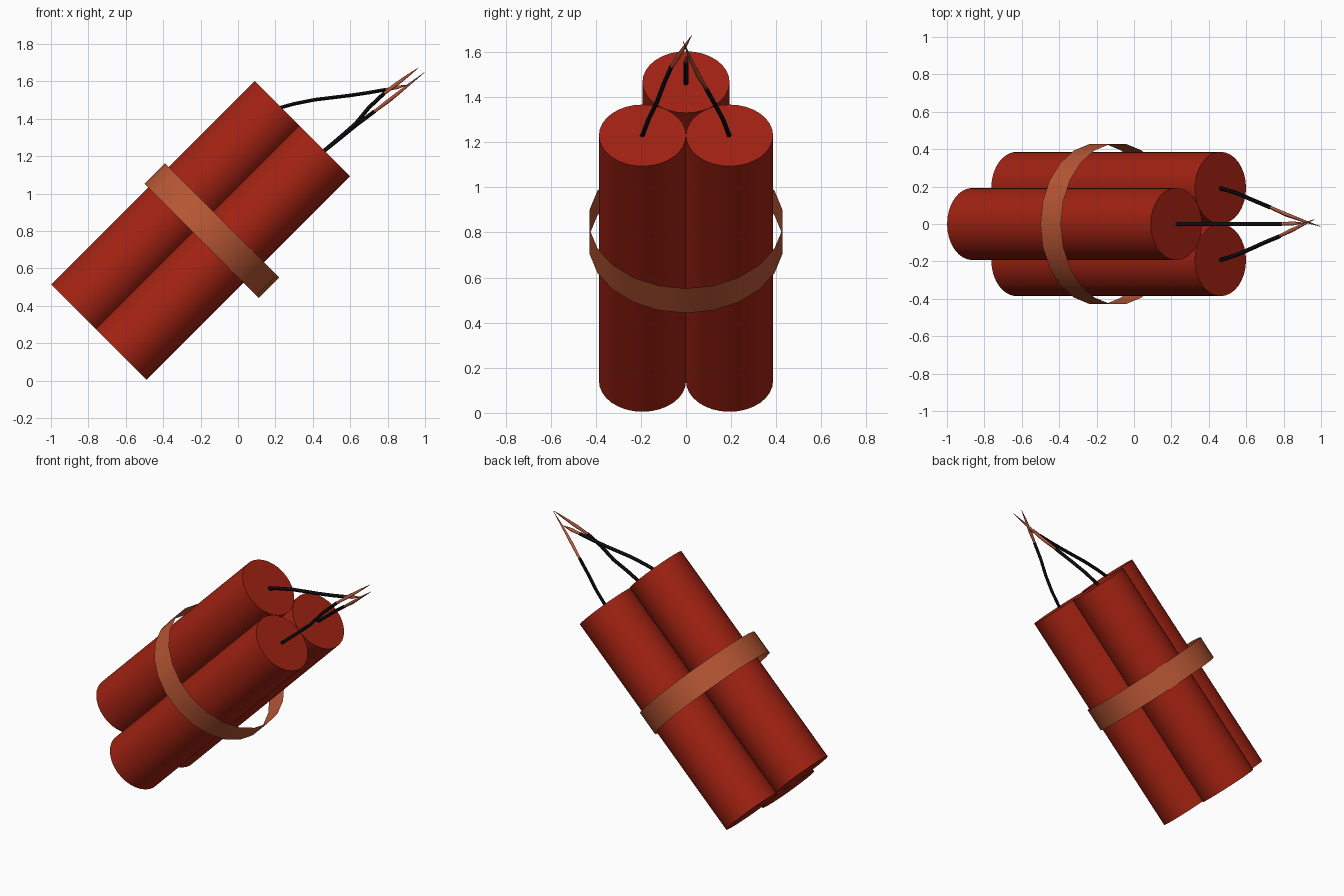
import bpy
from math import radians, sqrt
from mathutils import Matrix, Vector

if "Cube" in bpy.data.objects:
    bpy.data.objects.remove(bpy.data.objects["Cube"])

TILT = radians(45)
AXIS = Vector((sqrt(0.5), 0, sqrt(0.5)))     # along the sticks
UP = Vector((-sqrt(0.5), 0, sqrt(0.5)))      # across the bundle
R, LENGTH = 0.193, 1.54


def material(name, color):
    m = bpy.data.materials.new(name)
    m.diffuse_color = (*color, 1)
    m.use_nodes = True
    m.node_tree.nodes["Principled BSDF"].inputs["Base Color"].default_value = m.diffuse_color
    return m


RED = material("red_paper", (0.36, 0.016, 0.006))
TAPE = material("tape", (0.48, 0.095, 0.035))
BLACK = material("black_cord", (0.004, 0.004, 0.005))
COPPER = material("copper", (0.46, 0.1, 0.045))


def tube(name, center, radius, depth, sides, mat, fill, spin=0):
    bpy.ops.mesh.primitive_cylinder_add(vertices=sides, radius=radius, depth=depth,
                                        end_fill_type=fill, location=center)
    ob = bpy.context.object
    ob.name = name
    ob.data.transform(Matrix.Rotation(TILT, 4, 'Y') @ Matrix.Rotation(spin, 4, 'Z'))
    ob.data.materials.append(mat)
    bpy.ops.object.shade_smooth_by_angle(angle=radians(35))
    return ob


def wire(name, points, mat):
    # each point is x, y, z, radius
    cu = bpy.data.curves.new(name, 'CURVE')
    cu.dimensions = '3D'
    cu.bevel_depth = 1.0
    cu.bevel_resolution = 1
    cu.use_fill_caps = True
    sp = cu.splines.new('POLY')
    sp.points.add(len(points) - 1)
    for p, (x, y, z, r) in zip(sp.points, points):
        p.co = (x, y, z, 1)
        p.radius = r
    cu.materials.append(mat)
    ob = bpy.data.objects.new(name, cu)
    bpy.context.collection.objects.link(ob)
    bpy.ops.object.select_all(action='DESELECT')
    ob.select_set(True)
    bpy.context.view_layer.objects.active = ob
    bpy.ops.object.convert(target='MESH')
    bpy.ops.object.shade_smooth_by_angle(angle=radians(60))


# Three sticks in a triangular bundle
low = Vector((-0.6265, 0, 0.1415)) + AXIS * LENGTH / 2
sticks = {"stick_front": low + Vector((0, -R, 0)),
          "stick_back": low + Vector((0, R, 0)),
          "stick_top": low + UP * R * sqrt(3)}
for name, center in sticks.items():
    tube(name, center, R, LENGTH, 32, RED, 'NGON')

# Thin open band around the bundle
tube("band", (-0.14, 0, 0.8025), 0.432, 0.155, 22, TAPE, 'NOTHING', radians(90))

# Fuses: black cord, then a bare copper end tapering to a point
B = 0.011
fuses = {
    "top": ([(0.21, 0, 1.455, B), (0.30, 0, 1.48, B), (0.41, 0, 1.502, B),
             (0.60, 0, 1.525, B), (0.70, 0, 1.54, B), (0.79, 0, 1.556, B)],
            [(0.78, 0, 1.554, 0.008), (0.85, 0.003, 1.568, 0.011),
             (0.91, 0.006, 1.582, 0.001)]),
    "front": ([(0.45, -0.197, 1.22, B), (0.55, -0.165, 1.305, B), (0.63, -0.13, 1.375, B),
               (0.70, -0.098, 1.46, B), (0.78, -0.065, 1.535, B)],
              [(0.77, -0.068, 1.527, 0.008), (0.84, -0.035, 1.58, 0.011),
               (0.91, 0.0, 1.632, 0.007), (0.965, 0.025, 1.673, 0.001)]),
    "back": ([(0.45, 0.195, 1.22, B), (0.55, 0.165, 1.30, B), (0.63, 0.13, 1.365, B),
              (0.73, 0.088, 1.44, B)],
             [(0.72, 0.093, 1.432, 0.008), (0.81, 0.052, 1.50, 0.011),
              (0.91, 0.015, 1.58, 0.007), (0.997, -0.013, 1.648, 0.001)]),
}
for name, (cord, tip) in fuses.items():
    wire("fuse_cord_" + name, cord, BLACK)
    wire("fuse_tip_" + name, tip, COPPER)
